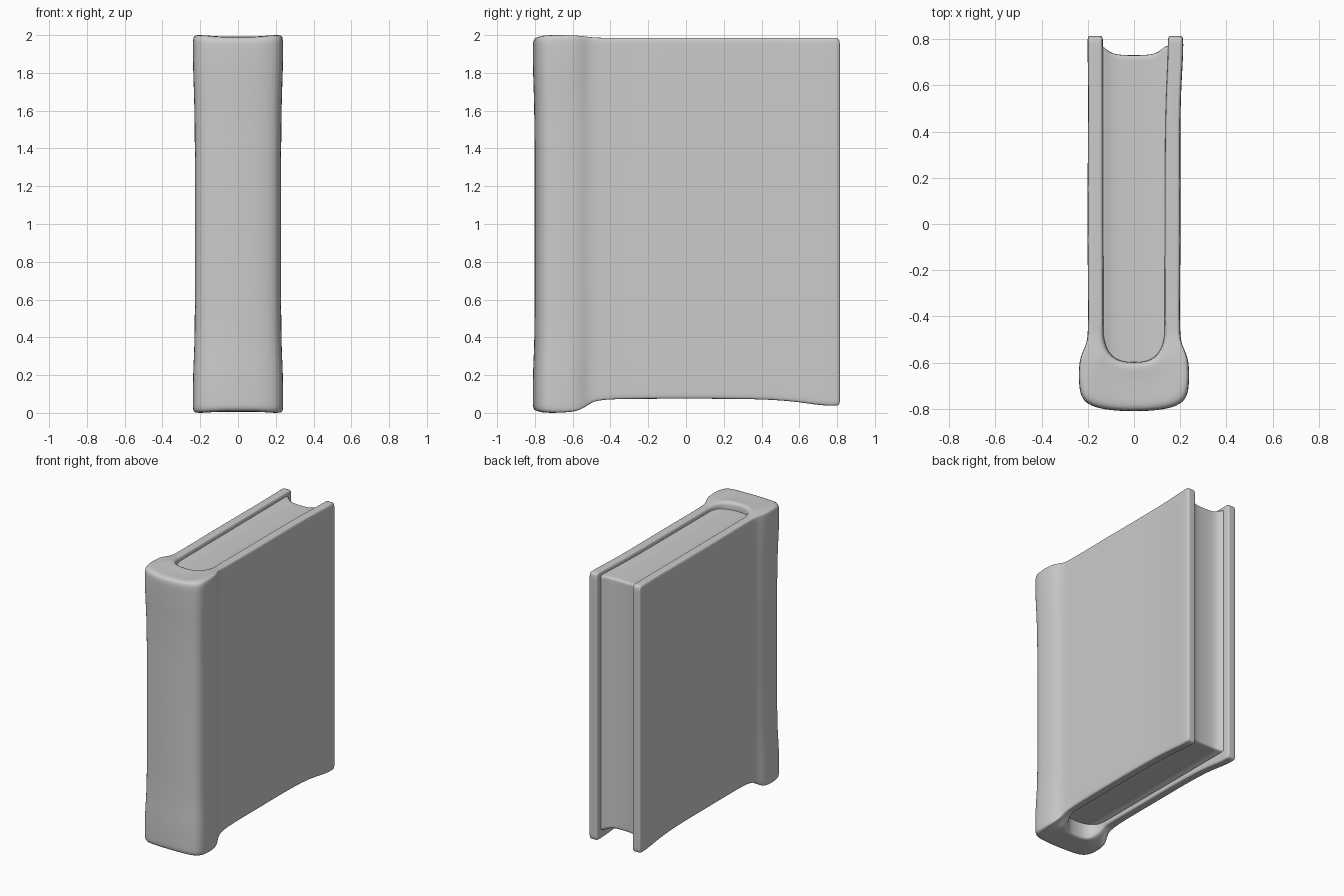
import bpy, bmesh

default = bpy.data.objects.get("Cube")
if default:
    bpy.data.objects.remove(default)

grey = bpy.data.materials.new("plain grey")
grey.use_nodes = True
grey.diffuse_color = (0.6, 0.6, 0.6, 1)
grey.node_tree.nodes["Principled BSDF"].inputs["Base Color"].default_value = (0.6, 0.6, 0.6, 1)


def ramp(v, a, b):
    """Smooth step from 0 at a to 1 at b."""
    t = min(max((v - a) / (b - a), 0), 1)
    return t * t * (3 - 2 * t)


def lattice_solid(name, size, place):
    """Skin of a box lattice whose points are put in position by place(i, j, k)."""
    bm = bmesh.new()
    verts = {}

    def vert(key):
        if key not in verts:
            verts[key] = bm.verts.new(place(*key))
        return verts[key]

    for axis in range(3):
        u, v = (axis + 1) % 3, (axis + 2) % 3
        for end in (0, size[axis] - 1):
            for a in range(size[u] - 1):
                for b in range(size[v] - 1):
                    quad = []
                    for da, db in ((0, 0), (1, 0), (1, 1), (0, 1)):
                        key = [0, 0, 0]
                        key[axis], key[u], key[v] = end, a + da, b + db
                        quad.append(vert(tuple(key)))
                    bm.faces.new(quad)
    bmesh.ops.recalc_face_normals(bm, faces=bm.faces)
    mesh = bpy.data.meshes.new(name)
    bm.to_mesh(mesh)
    bm.free()
    mesh.materials.append(grey)
    mesh.shade_smooth()
    obj = bpy.data.objects.new(name, mesh)
    bpy.context.collection.objects.link(obj)
    sub = obj.modifiers.new("soft edges", "SUBSURF")
    sub.levels = sub.render_levels = 2
    return obj


# Binding: half plan from the spine centre to the cover edge (outer x, y, inner x, y)
half = [
    (0, -.812, 0, -.6), (.1, -.808, .06, -.595), (.19, -.79, .1, -.57),
    (.235, -.75, .122, -.53), (.24, -.66, .13, -.49), (.236, -.575, .132, -.46),
    (.203, -.52, .132, -.43), (.197, -.45, .132, -.4), (.203, 0, .133, 0),
    (.198, .5, .134, .5), (.2, .7, .134, .7), (.202, .785, .134, .785),
    (.2, .815, .136, .815),
]
plan = [(-a, b, -c, d) for a, b, c, d in half[:0:-1]] + half
across = (0, .25, .75, 1)
rings = (0, .025, .07, .13, .19, .5, .8, .9, .97, 1)


def place_binding(i, j, k):
    ox, oy, ix, iy = plan[i]
    s, t = across[j], rings[k]
    x, y = ox + (ix - ox) * s, oy + (iy - oy) * s
    # Foot of the spine and the rear cover corners hang lower than the cover edge
    bottom = .075 * ramp(y, -.58, -.47) - .037 * ramp(y, .54, .72)
    top = 2 - .015 * ramp(y, -.58, -.48)
    if y < -.6 and abs(x) < .15:
        top -= .01
        bottom += .008
    # Slight waist in the spine
    waist = ramp(t, .1, .2) * (1 - ramp(t, .78, .92)) * ramp(-y, .5, .58)
    x *= 1 - .045 * waist
    if x > 0:
        x += .012 * ramp(y, .5, .7)
    return x, y + .01 * waist * (1 - s), bottom + (top - bottom) * t


lattice_solid("binding", (len(plan), len(across), len(rings)), place_binding)

# Page block: recessed between the covers, with fillets where it meets them
page_x = (-.165, -.14, -.12, -.09, 0, .09, .12, .14, .165)
page_y = (0, .05, .5, .95, .98, 1)
page_z = (0, .015, .04, .5, .96, .985, 1)


def place_pages(i, j, k):
    x = page_x[i]
    flare = ramp(abs(x), .08, .15)
    back = .73 + .045 * flare
    low, high = .12 - .02 * flare, 1.94 + .02 * flare
    return x, -.66 + (back + .66) * page_y[j], low + (high - low) * page_z[k]


lattice_solid("page_block", (len(page_x), len(page_y), len(page_z)), place_pages)
